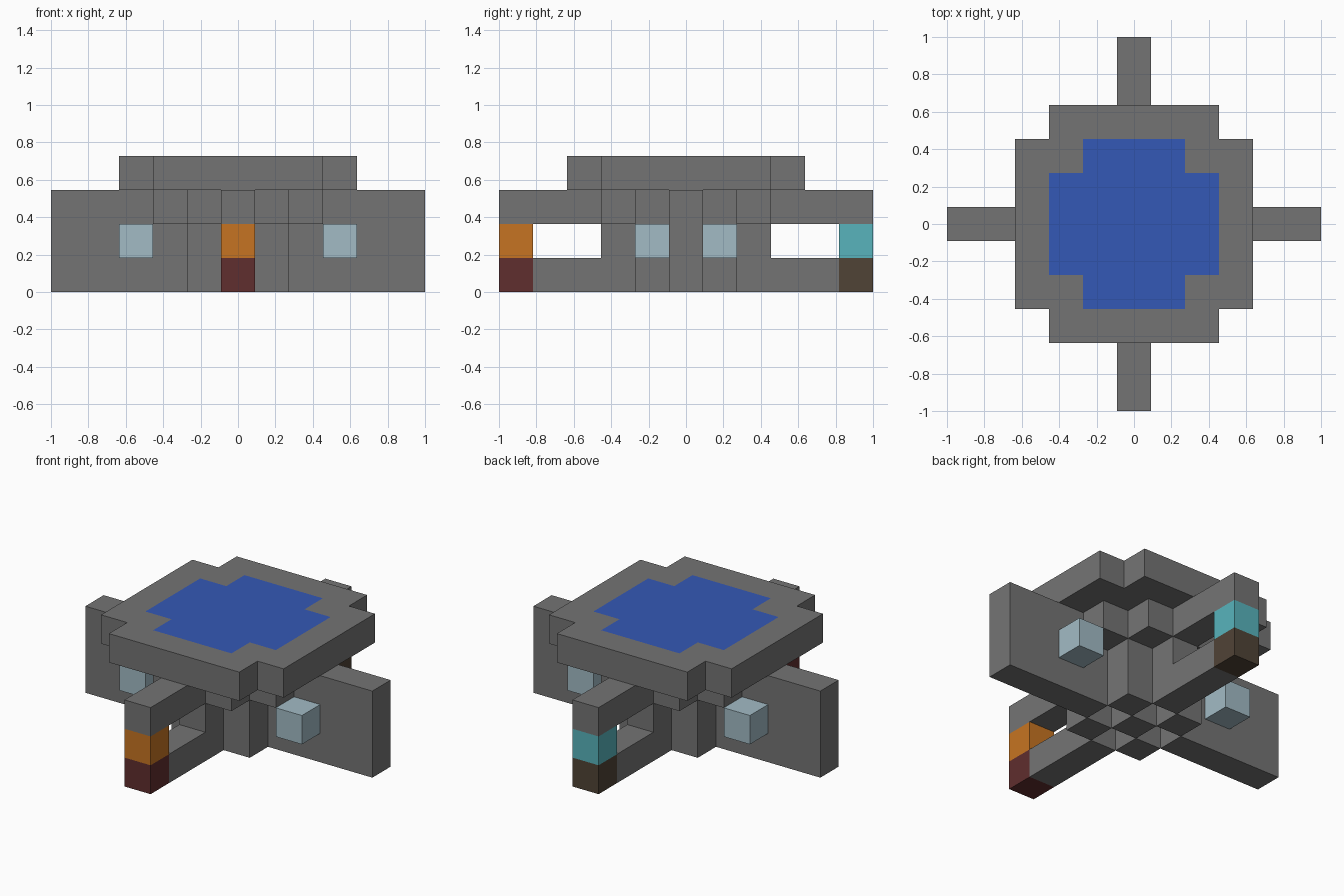
import bpy
import bmesh

U = 2 / 11  # size of one building block

cube = bpy.data.objects.get("Cube")
if cube:
    bpy.data.objects.remove(cube, do_unlink=True)


def material(name, r, g, b):
    """Make a flat material from 0-255 sRGB values."""
    def lin(c):
        c /= 255
        return c / 12.92 if c <= 0.04045 else ((c + 0.055) / 1.055) ** 2.4
    m = bpy.data.materials.new(name)
    m.use_nodes = True
    colour = (lin(r), lin(g), lin(b), 1)
    m.diffuse_color = colour
    m.node_tree.nodes["Principled BSDF"].inputs["Base Color"].default_value = colour
    return m


stone = material("stone grey", 116, 116, 116)
water = material("water blue", 52, 88, 182)
glass = material("pale glass", 162, 187, 197)
orange = material("orange", 198, 116, 34)
maroon = material("maroon", 96, 46, 46)
teal = material("teal", 88, 180, 188)
brown = material("dark brown", 80, 67, 54)


def slab(name, cells, low, high, mat, top_cells=(), top_mat=None):
    """Extrude a set of grid cells into one closed shell."""
    cells = set(cells)
    bm = bmesh.new()

    def quad(points, index=0):
        face = bm.faces.new([bm.verts.new((x * U, y * U, z * U)) for x, y, z in points])
        face.material_index = index

    for x, y in cells:
        corners = [(x - .5, y - .5), (x + .5, y - .5), (x + .5, y + .5), (x - .5, y + .5)]
        quad([(*c, high) for c in corners], int((x, y) in top_cells))
        quad([(*c, low) for c in reversed(corners)])
        sides = [(0, -1), (1, 0), (0, 1), (-1, 0)]
        for i, (dx, dy) in enumerate(sides):
            if (x + dx, y + dy) not in cells:
                a, b = corners[i], corners[(i + 1) % 4]
                quad([(*a, low), (*b, low), (*b, high), (*a, high)])
    bmesh.ops.remove_doubles(bm, verts=bm.verts, dist=0.001)
    mesh = bpy.data.meshes.new(name)
    bm.to_mesh(mesh)
    bm.free()
    mesh.materials.append(mat)
    if top_mat:
        mesh.materials.append(top_mat)
    obj = bpy.data.objects.new(name, mesh)
    bpy.context.collection.objects.link(obj)


def notched(n):
    """Square of cells with its four corners left out."""
    span = range(-n, n + 1)
    return {(x, y) for x in span for y in span if abs(x) + abs(y) < 2 * n}


# Basin deck with the pool on top, and the stepped support beneath
slab("basin_deck", notched(3), 3, 4, stone, notched(2), water)
slab("deck_support", notched(2), 2, 3, stone)

# Central pillar, with a checkered foot
block = [(x, y) for x in (-1, 0, 1) for y in (-1, 0, 1)]
slab("pillar", block, 1, 2, stone)
slab("pillar_foot", [c for c in block if sum(c) % 2 == 0], 0, 1, stone)

# Solid side wings with pale glass blocks on both faces
for side, s in (("left", 1), ("right", -1)):
    slab(side + "_wing", [(s * i, 0) for i in range(2, 6)], 0, 3, stone)
    for end, e in (("front", -1), ("back", 1)):
        slab(f"{side}_{end}_lamp", [(s * 3, e)], 1, 2, glass)

# Front and back arms: open frames with coloured end blocks
for end, s, upper, lower in (("front", -1, orange, maroon), ("back", 1, teal, brown)):
    slab(end + "_lower_rail", [(0, s * i) for i in (2, 3, 4)], 0, 1, stone)
    slab(end + "_inner_post", [(0, s * 2)], 1, 2, stone)
    slab(end + "_upper_rail", [(0, s * i) for i in (3, 4, 5)], 2, 3, stone)
    slab(end + "_upper_block", [(0, s * 5)], 1, 2, upper)
    slab(end + "_lower_block", [(0, s * 5)], 0, 1, lower)
